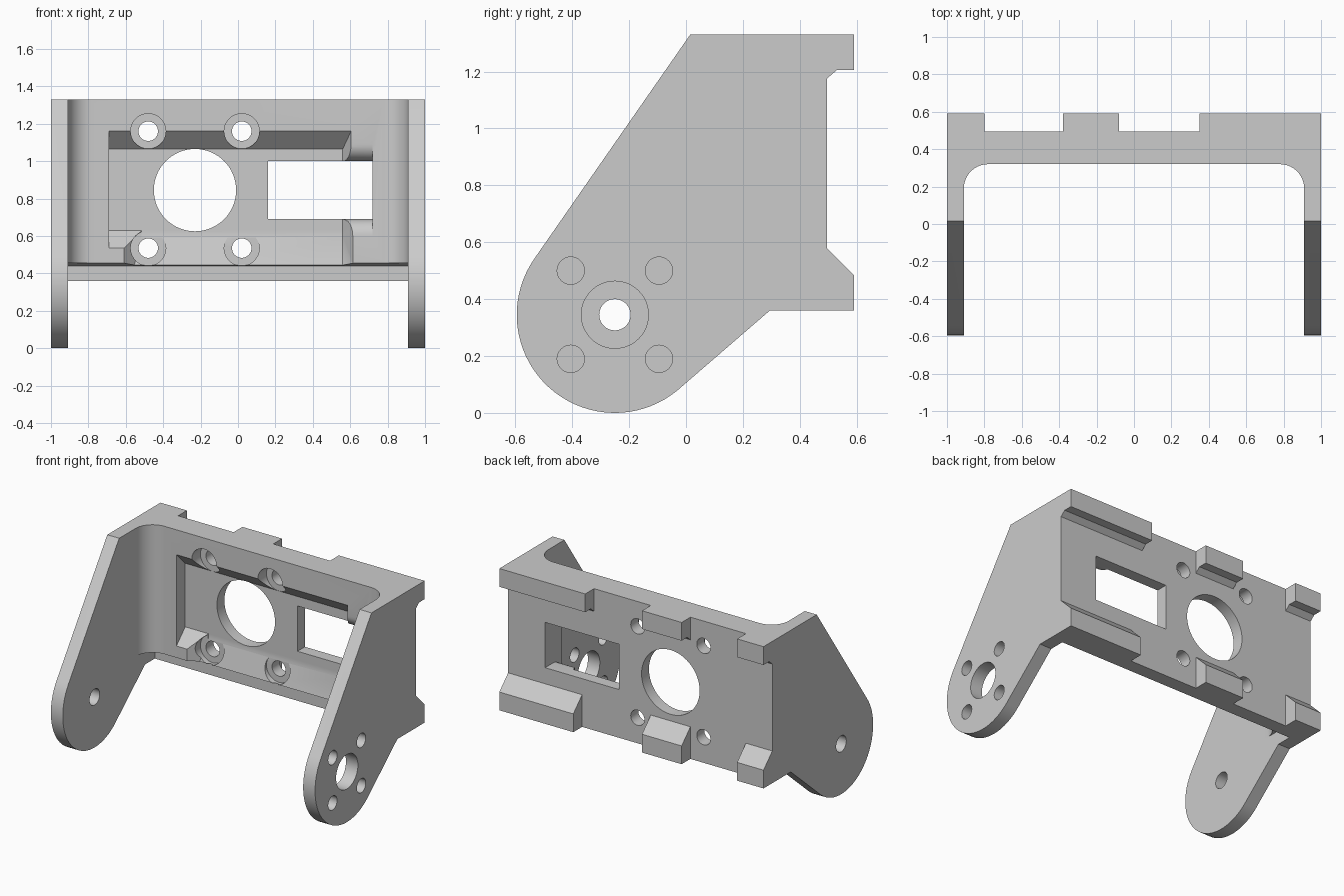
import bpy, bmesh, math
from mathutils import Vector

if "Cube" in bpy.data.objects:
    bpy.data.objects.remove(bpy.data.objects["Cube"])

grey = bpy.data.materials.new("light_grey")
grey.diffuse_color = (0.6, 0.6, 0.6, 1)
grey.use_nodes = True
grey.node_tree.nodes["Principled BSDF"].inputs["Base Color"].default_value = grey.diffuse_color


def finish(name, bm):
    bmesh.ops.recalc_face_normals(bm, faces=bm.faces)
    me = bpy.data.meshes.new(name)
    bm.to_mesh(me)
    bm.free()
    ob = bpy.data.objects.new(name, me)
    bpy.context.collection.objects.link(ob)
    me.materials.append(grey)
    return ob


def prism(name, pts, lo, hi, axis):
    """Extrude a 2D outline: axis x takes (y, z), y takes (x, z), z takes (x, y)."""
    def put(p, d):
        v = list(p)
        v.insert("xyz".index(axis), d)
        return v
    bm = bmesh.new()
    f = bm.faces.new([bm.verts.new(put(p, lo)) for p in pts])
    r = bmesh.ops.extrude_face_region(bm, geom=[f])
    d = Vector(put((0, 0), hi - lo))
    bmesh.ops.translate(bm, vec=d, verts=[v for v in r["geom"] if isinstance(v, bmesh.types.BMVert)])
    return finish(name, bm)


def hull(name, pts):
    bm = bmesh.new()
    for p in pts:
        bm.verts.new(p)
    bmesh.ops.convex_hull(bm, input=bm.verts)
    return finish(name, bm)


def arc(cx, cy, r, a0, a1, n):
    return [(cx + r * math.cos(math.radians(a0 + (a1 - a0) * i / n)),
             cy + r * math.sin(math.radians(a0 + (a1 - a0) * i / n))) for i in range(n + 1)]


def rect(x0, z0, x1, z1):
    return [(x0, z0), (x1, z0), (x1, z1), (x0, z1)]


def circle(cx, cy, r, n=40):
    return arc(cx, cy, r, 0, 360, n)[:-1]


# bracket body: side outline with round pivot end, extruded across the width
outline = [(0.015, 1.33), (0.59, 1.33), (0.59, 1.205), (0.53, 1.205), (0.495, 1.175),
           (0.495, 0.58), (0.59, 0.485), (0.59, 0.36), (0.295, 0.36)]
outline += arc(-0.25, 0.345, 0.345, -50, -215, 36)
body = prism("bracket", outline, -1, 1, "x")


def cut(tool):
    tool.hide_render = True
    m = body.modifiers.new("cut", "BOOLEAN")
    m.operation = "DIFFERENCE"
    m.solver = "EXACT"
    m.object = tool
    bpy.context.view_layer.objects.active = body
    bpy.ops.object.modifier_apply(modifier=m.name)
    bpy.data.objects.remove(tool)


# space between the arms, with rounded inner corners
cut(prism("channel", [(-0.91, -1), (0.91, -1)] + arc(0.78, 0.19, 0.13, 0, 90, 10)
          + arc(-0.78, 0.19, 0.13, 90, 180, 10), 0.45, 1.6, "z"))
# recessed lip under the plate
cut(prism("lip", [(-1, 0.6), (0.15, 0.6), (0.15, 0.455), (0.32, 0.455), (0.40, 0.44),
                  (0.40, 0.1), (-1, -1)], -0.91, 0.91, "x"))

# gaps in the back rails
for x0, x1, z0, z1 in [(-0.8, -0.38, 0.2, 1.5), (-0.08, 0.35, 0.2, 1.5), (0.34, 0.44, 0.2, 0.8)]:
    cut(prism("rail_gap", rect(x0, z0, x1, z1), 0.495, 0.8, "y"))

# sloped front pocket
cut(hull("pocket", [(x, y, z) for y, xr, z0, z1 in [(0.30, 0.614, 0.515, 1.18), (0.415, 0.56, 0.63, 1.065)]
                    for x in (-0.69, xr) for z in (z0, z1)]))
# lower groove opening to the lip
groove = [(0.30, 0.40), (0.365, 0.40), (0.365, 0.55), (0.415, 0.60), (0.415, 0.68), (0.30, 0.68)]
cut(hull("groove", [(x, y, z) for y, z in groove
                    for x in (-0.61 + y - 0.32, max(0.56, 0.605 - (y - 0.32)))]))

# cable window with rounded front edges
cut(prism("window", rect(0.16, 0.69, 0.72, 1.0), 0.2, 0.8, "y"))
cut(prism("window_round", [(0.28, 0.60)] + arc(0.41, 0.60, 0.09, 180, 90, 8)
          + arc(0.41, 1.09, 0.09, 270, 180, 8) + [(0.28, 1.09)], 0.555, 0.72, "x"))

# large hole and counterbored screw holes through the plate
cut(prism("large_hole", circle(-0.23, 0.845, 0.22, 64), 0.2, 0.8, "y"))
for x in (-0.48, 0.02):
    for z in (0.535, 1.16):
        cut(prism("counterbore", circle(x, z, 0.094), 0.2, 0.413, "y"))
        cut(prism("screw_hole", circle(x, z, 0.052, 32), 0.2, 0.8, "y"))

# pivot holes in the arms
cut(prism("left_pivot", circle(-0.25, 0.345, 0.055, 32), -1.2, -0.8, "x"))
cut(prism("right_pivot", circle(-0.25, 0.345, 0.118, 48), 0.8, 1.2, "x"))
for dy in (-0.155, 0.155):
    for dz in (-0.155, 0.155):
        cut(prism("horn_hole", circle(-0.25 + dy, 0.345 + dz, 0.048, 32), 0.8, 1.2, "x"))

body.select_set(True)
bpy.context.view_layer.objects.active = body
bpy.ops.object.shade_smooth_by_angle(angle=math.radians(25))
